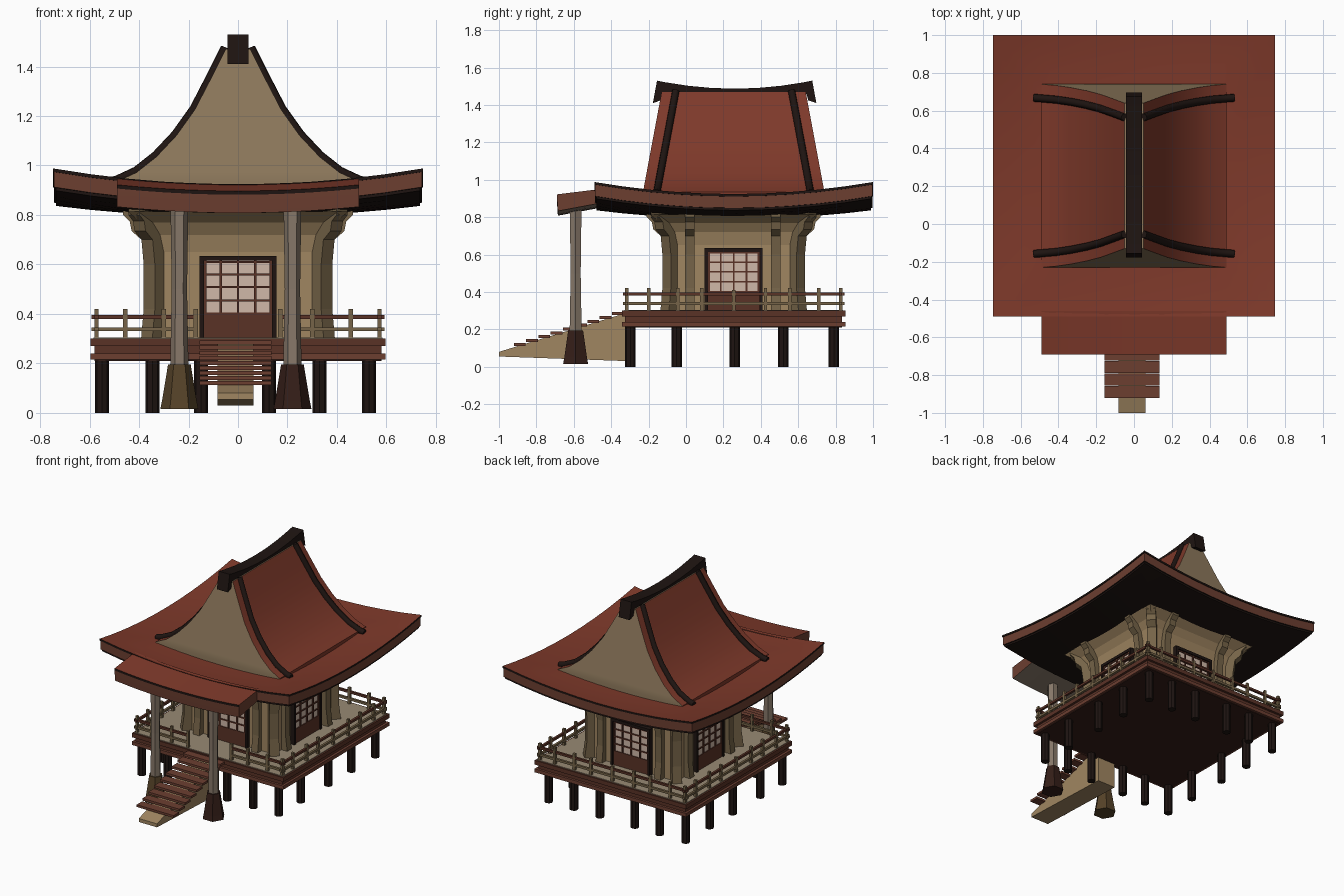
import bpy, bmesh
from math import pi, cos, sin
from mathutils import Vector, Matrix

if "Cube" in bpy.data.objects:
    bpy.data.objects.remove(bpy.data.objects["Cube"])

CY = 0.255  # centre of the house in y


def mat(name, r, g, b):
    m = bpy.data.materials.new(name)
    m.diffuse_color = [(c / 255 / 12.92 if c < 11 else ((c / 255 + .055) / 1.055) ** 2.4)
                       for c in (r, g, b)] + [1]
    m.use_nodes = True
    m.node_tree.nodes["Principled BSDF"].inputs["Base Color"].default_value = m.diffuse_color
    return m


RED = mat("roof_red", 126, 57, 42)
FASCIA = mat("fascia_brown", 108, 62, 48)
DARK = mat("dark_wood", 30, 20, 17)
TAN = mat("tan_wood", 118, 100, 72)
WALL = mat("plaster", 160, 134, 97)
GABLE = mat("gable", 142, 121, 92)
DECK = mat("deck_floor", 152, 138, 116)
BROWN = mat("red_brown", 90, 50, 38)
PANE = mat("paper_pane", 208, 184, 168)
GREY = mat("porch_wood", 135, 120, 105)
BASE_L = mat("base_olive", 85, 66, 40)
BASE_R = mat("base_brown", 52, 30, 24)


def finish(name, bm, mats, smooth=False):
    bmesh.ops.recalc_face_normals(bm, faces=bm.faces)
    me = bpy.data.meshes.new(name)
    bm.to_mesh(me)
    bm.free()
    for m in mats:
        me.materials.append(m)
    ob = bpy.data.objects.new(name, me)
    bpy.context.collection.objects.link(ob)
    if smooth:
        bpy.ops.object.select_all(action='DESELECT')
        bpy.context.view_layer.objects.active = ob
        ob.select_set(True)
        bpy.ops.object.shade_smooth_by_angle(angle=0.5)
    return ob


def loft(name, rings, mats, pick=lambda i, j: 0, smooth=False):
    """Skin closed rings of equal length and cap both ends."""
    bm = bmesh.new()
    vs = [[bm.verts.new(p) for p in r] for r in rings]
    n = len(vs[0])
    for i in range(len(vs) - 1):
        for j in range(n):
            k = (j + 1) % n
            bm.faces.new((vs[i][j], vs[i][k], vs[i + 1][k], vs[i + 1][j])).material_index = pick(i, j)
    bm.faces.new(vs[0]).material_index = pick(0, 0)
    bm.faces.new(vs[-1]).material_index = pick(len(vs) - 2, 0)
    return finish(name, bm, mats, smooth)


def turn(a):
    return Matrix.Translation((0, CY, 0)) @ Matrix.Rotation(a, 4, 'Z')


def boxes(name, items, m, angles=None):
    """Boxes given as (x0,x1,y0,y1,z0,z1); with angles they are house-centred copies."""
    bm = bmesh.new()
    for a in angles or [None]:
        T = Matrix() if a is None else turn(a)
        for x0, x1, y0, y1, z0, z1 in items:
            M = Matrix.Translation(((x0 + x1) / 2, (y0 + y1) / 2, (z0 + z1) / 2))
            bmesh.ops.create_cube(bm, size=1, matrix=T @ M @ Matrix.Diagonal((x1 - x0, y1 - y0, z1 - z0, 1)))
    return finish(name, bm, [m])


def prism(bm, pts, w, T):
    """Extrude a (y,z) profile across x by half width w."""
    a, b = [[bm.verts.new(T @ Vector((x, y, z))) for y, z in pts] for x in (-w, w)]
    bm.faces.new(a)
    bm.faces.new(b)
    for i in range(len(pts)):
        j = (i + 1) % len(pts)
        bm.faces.new((a[i], a[j], b[j], b[i]))


def rect(hx, hy, z, cy=CY):
    return [(-hx, cy - hy, z), (hx, cy - hy, z), (hx, cy + hy, z), (-hx, cy + hy, z)]


def ngon(x, y, z, r, n=6):
    return [(x + r * cos(2 * pi * i / n), y + r * sin(2 * pi * i / n), z) for i in range(n)]


SIDES = [k * pi / 2 for k in range(4)]

# Deck and its supports
for name, h, z0, z1, m in (("deck_lower_rim", .597, .215, .24, FASCIA), ("deck_body", .58, .24, .27, BROWN),
                           ("deck_upper_rim", .597, .27, .3, BROWN), ("deck_floor", .585, .3, .304, DECK)):
    boxes(name, [(-h, h, CY - h, CY + h, z0, z1)], m)
boxes("deck_underside", [(-.58, .58, CY - .58, CY + .58, .21, .215)], BASE_R)
xs = (-.55, -.345, -.15, .125, .33, .53)
spots = [(x, y) for x in xs for y in (-.297, .79)] + [(x, y) for x in (-.55, .53) for y in (-.05, .26, .52)]
for x, y in spots:
    loft("support_post", [ngon(x, y, z, .028, 8) for z in (0, .215)], [DARK])

# Railing with a gap for the stairs
P, W = .572, .009
posts = [(x - W, x + W, -P - W, -P + W, .3, .42) for x in (-P, -.455, -.3, -.17, .17, .3, .455)]
boxes("railing_posts", posts, TAN, SIDES)
mids = [(-W, W, -P - W, -P + W, .3, .41)]
boxes("railing_middle_posts", mids, TAN, SIDES[1:])
for nm, z, m in (("top_rail", .388, BROWN), ("low_rail", .338, TAN)):
    r = lambda a, b: (a, b, -P - .008, -P + .008, z - .008, z + .008)
    boxes(nm, [r(-P - .02, P + .02)], m, SIDES[1:])
    boxes("front_" + nm, [r(-P - .02, -.17), r(.17, P + .02)], m, [0])

# Flaring walls
loft("walls", [rect(h, h, z) for h, z in ((.345, .3), (.345, .65), (.36, .72), (.39, .77), (.45, .815))], [WALL])

# Bracketed pillars, two per side plus the corners
prof = [(.32, .3), (.392, .3), (.377, .42), (.377, .6), (.39, .7), (.43, .735), (.438, .775), (.465, .8), (.465, .825), (.32, .825)]
bm = bmesh.new()
for a in SIDES:
    for x in (-.235, .225):
        prism(bm, [(-y, z) for y, z in prof], .025, turn(a) @ Matrix.Translation((x, 0, 0)))
    prism(bm, [(-y - .13, z) for y, z in prof], .032, turn(a + pi / 4))
finish("pillars", bm, [TAN])

# Lattice doors on all four sides
boxes("door_frame", [(-.155, -.138, -.375, -.34, .3, .635), (.138, .155, -.375, -.34, .3, .635),
                     (-.155, .155, -.375, -.34, .615, .635)], DARK, SIDES)
boxes("door_lower_panel", [(-.138, .138, -.366, -.34, .3, .405)], BROWN, SIDES)
boxes("door_panes", [(-.138, .138, -.36, -.34, .405, .615)], PANE, SIDES)
bars = [(x - .005, x + .005, -.368, -.358, .405, .615) for x in (-.132, -.069, 0, .069, .132)]
bars += [(-.138, .138, -.367, -.358, z - .004, z + .004) for z in (.455, .508, .56, .61)]
boxes("door_lattice", bars, BROWN, SIDES)

# Bowl-shaped lower roof: concentric rings, bottom to top
N = 10


def bowl_ring(s, dz):
    t = [2 * i / N - 1 for i in range(N)]
    uv = [(a, -1) for a in t] + [(1, a) for a in t] + [(-a, 1) for a in t] + [(-1, -a) for a in t]
    out = []
    for u, v in uv:
        u, v = u * s, v * s
        out.append((u * .747, CY + v * .745, .79 + .048 * (u * u + v * v) + .016 * u * u * v * v + dz))
    return out


steps = [(.3, 0), (.55, 0), (.8, 0), (.985, 0), (.985, .012), (.995, .012), (.995, .073), (1, .073), (1, .086),
         (.9, .087), (.78, .091), (.6, .098)]
cols = [1, 1, 1, 1, 1, 2, 1, 1, 0, 0, 0]
loft("lower_roof", [bowl_ring(*s) for s in steps], [RED, DARK, FASCIA], lambda i, j: cols[i], True)

# Porch roof
rings = []
for i in range(11):
    u = i / 5 - 1
    x, b = .49 * u, .025 * u * u
    rings.append([(x, -.685, .808 + b), (x, -.69, .882 + b), (x, -.69, .897 + b), (x, -.46, .925 + b), (x, -.46, .85 + b)])
loft("porch_roof", rings, [FASCIA, DARK, RED, GREY], lambda i, j: (0, 1, 2, 0, 3)[j], True)

# Upper gabled roof
curve = [(.05, 1.47), (.105, 1.36), (.175, 1.225), (.25, 1.12), (.33, 1.035), (.41, .972), (.49, .935), (.49, .89)]
depth = lambda z: .385 + .1 * min(1, (1.47 - z) / .535)
loft("upper_roof", [rect(x, depth(z), z) for x, z in curve], [RED, GABLE], lambda i, j: 1 - j % 2, True)

# Hip ridges running down the upper roof
for sx in (-1, 1):
    for sy in (-1, 1):
        cu = bpy.data.curves.new("hip_ridge", 'CURVE')
        cu.dimensions = '3D'
        cu.bevel_depth, cu.bevel_resolution, cu.use_fill_caps = .021, 1, True
        sp = cu.splines.new('POLY')
        pts = [(x, depth(z) - .075, z + .004) for x, z in curve[:-1]] + [(.53, .413, .93)]
        sp.points.add(len(pts) - 1)
        for p, (x, y, z) in zip(sp.points, pts):
            p.co = (sx * x, CY + sy * y, z, 1)
        cu.materials.append(DARK)
        bpy.context.collection.objects.link(bpy.data.objects.new("hip_ridge", cu))

# Sagging top ridge with taller ends
rings = []
for u, zb in ((-1, 1.41), (-.9, 1.425), (-.88, 1.458), (-.6, 1.455), (-.3, 1.45), (0, 1.447),
              (.3, 1.45), (.6, 1.455), (.88, 1.458), (.9, 1.425), (1, 1.41)):
    zt, yb = 1.487 + .043 * u * u, .26 + .437 * u
    yt = .26 + .415 * u
    rings.append([(-.043, yb, zb), (.043, yb, zb), (.043, yt, zt), (-.043, yt, zt)])
loft("top_ridge", rings, [DARK])

# Porch columns on tapered bases
for x, m in ((-.237, BASE_L), (.22, BASE_R)):
    loft("column_base", [ngon(x, -.59, z, r) for z, r in ((.015, .077), (.05, .07), (.17, .05), (.195, .046))], [m])
    loft("porch_column", [ngon(x, -.59, z, r) for z, r in ((.19, .037), (.5, .031), (.84, .036))], [GREY])

# Stairs
bm = bmesh.new()
prism(bm, [(-1, .055), (-1, .08), (-.33, .285), (-.3, .285), (-.3, .03)], .072, Matrix.Translation((-.01, 0, 0)))
finish("stair_stringer", bm, [WALL])
treads = []
for i in range(9):
    y, z = -.92 + .0655 * i, .112 + .0205 * i
    treads.append((-.155, .135, y, y + .063, z, z + .016))
boxes("stair_treads", treads, FASCIA)
